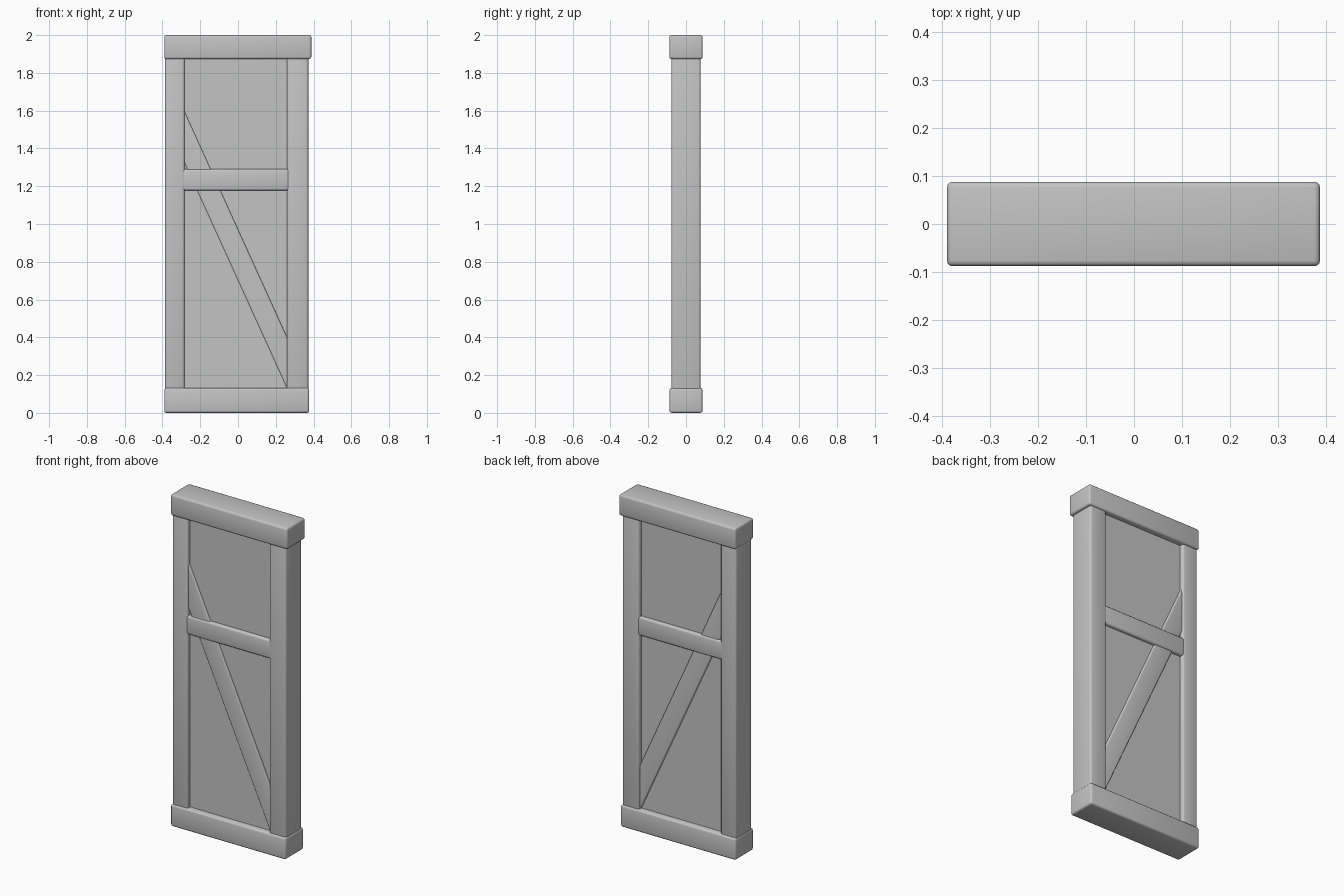
import bpy
import bmesh

if "Cube" in bpy.data.objects:
    bpy.data.objects.remove(bpy.data.objects["Cube"], do_unlink=True)

grey = bpy.data.materials.new("plain_grey")
grey.use_nodes = True
grey.diffuse_color = (0.55, 0.55, 0.55, 1)
grey.node_tree.nodes["Principled BSDF"].inputs["Base Color"].default_value = grey.diffuse_color


def timber(name, outline, half_depth, bevel=0.012):
    """Extrude an x-z outline through y, with softened edges."""
    bm = bmesh.new()
    face = bm.faces.new([bm.verts.new((x, -half_depth, z)) for x, z in outline])
    extruded = bmesh.ops.extrude_face_region(bm, geom=[face])["geom"]
    verts = [v for v in extruded if isinstance(v, bmesh.types.BMVert)]
    bmesh.ops.translate(bm, verts=verts, vec=(0, 2 * half_depth, 0))
    bmesh.ops.recalc_face_normals(bm, faces=bm.faces)
    mesh = bpy.data.meshes.new(name)
    bm.to_mesh(mesh)
    bm.free()
    mesh.materials.append(grey)
    obj = bpy.data.objects.new(name, mesh)
    bpy.context.collection.objects.link(obj)
    if bevel:
        mod = obj.modifiers.new("soft_edges", 'BEVEL')
        mod.width = bevel
        mod.segments = 3
        mesh.shade_smooth()
    return obj


def box(name, x0, x1, z0, z1, half_depth, bevel=0.012):
    return timber(name, [(x0, z0), (x1, z0), (x1, z1), (x0, z1)], half_depth, bevel)


# Horizontal beams
box("bottom_beam", -0.39, 0.377, 0, 0.132, 0.087)
box("top_beam", -0.39, 0.388, 1.873, 2, 0.088)

# Upright posts
box("right_post", -0.386, -0.283, 0.06, 1.94, 0.077)
box("left_post", 0.26, 0.372, 0.06, 1.94, 0.077)

# Cross rail, housed in the posts
box("middle_rail", -0.33, 0.31, 1.177, 1.29, 0.074)

# Diagonal brace with upright ends hidden inside the posts
slope = -2.2
left_x, right_x = -0.335, 0.31


def lower(x):
    return 0.13 + slope * (x - 0.26)


rise = 0.27
timber("diagonal_brace", [(left_x, lower(left_x)), (right_x, lower(right_x)),
                          (right_x, lower(right_x) + rise),
                          (left_x, lower(left_x) + rise)], 0.066, 0.008)

# Recessed wall infill
box("infill_panel", -0.33, 0.31, 0.08, 1.92, 0.053, 0)
